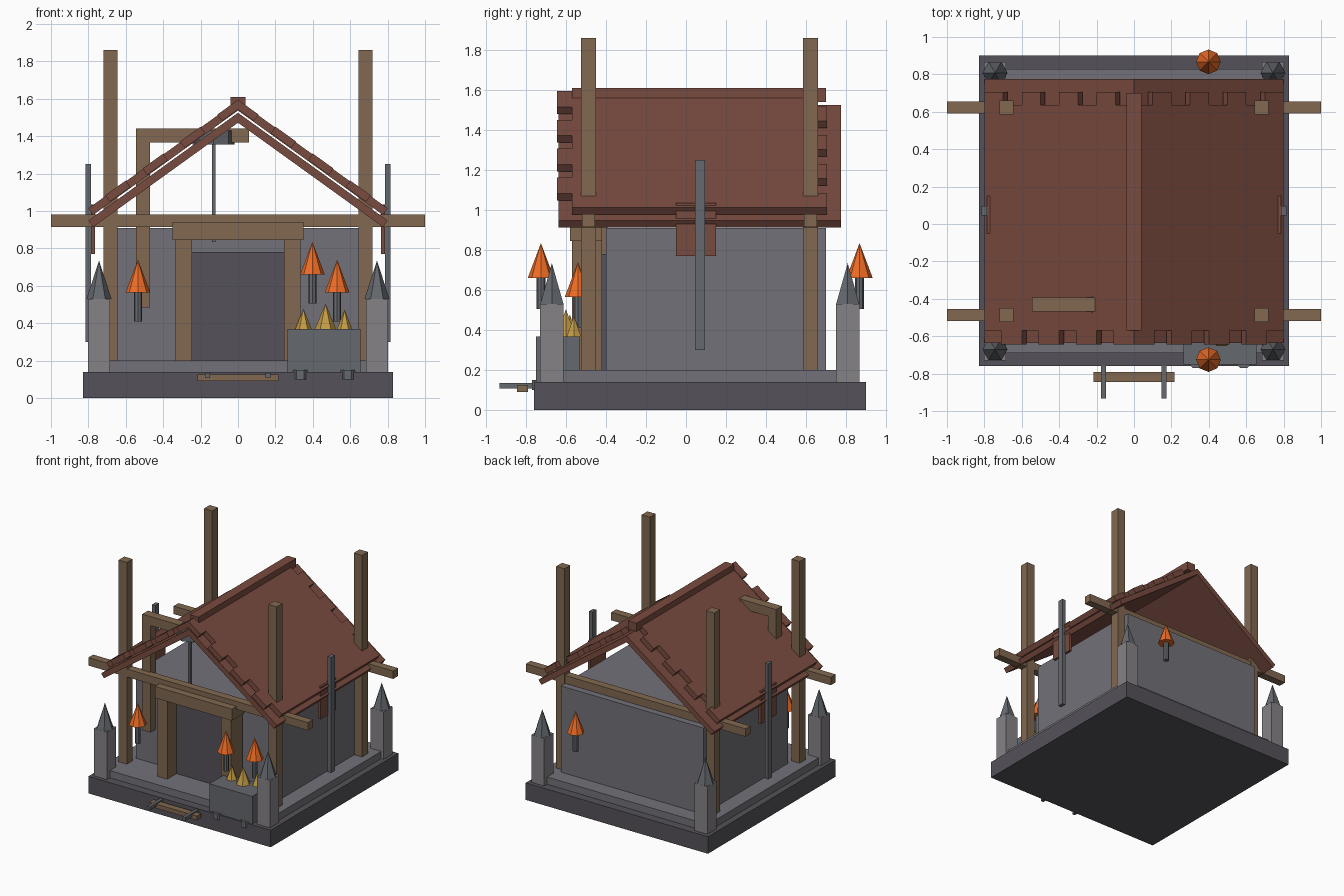
import bpy, bmesh
from math import sin, cos, pi

if "Cube" in bpy.data.objects:
    bpy.data.objects.remove(bpy.data.objects["Cube"])


def material(name, r, g, b):
    m = bpy.data.materials.new(name)
    m.diffuse_color = (r, g, b, 1)
    m.use_nodes = True
    m.node_tree.nodes["Principled BSDF"].inputs["Base Color"].default_value = m.diffuse_color
    return m


STONE = material("stone", 0.17, 0.165, 0.19)
DARK = material("dark_stone", 0.09, 0.085, 0.10)
PALE = material("pale_stone", 0.24, 0.225, 0.24)
IRON = material("iron", 0.13, 0.14, 0.155)
WOOD = material("wood", 0.22, 0.14, 0.08)
TILE = material("tile", 0.19, 0.07, 0.05)
GLOW = material("glow", 0.85, 0.15, 0.02)
GOLD = material("gold", 0.55, 0.33, 0.06)


def finish(name, bm, mat):
    bmesh.ops.recalc_face_normals(bm, faces=bm.faces)
    me = bpy.data.meshes.new(name)
    bm.to_mesh(me)
    bm.free()
    me.materials.append(mat)
    ob = bpy.data.objects.new(name, me)
    bpy.context.collection.objects.link(ob)
    return ob


def box(name, x, y, z, mat):
    """Box from (min, max) ranges."""
    return prism(name, [(x[0], z[0]), (x[1], z[0]), (x[1], z[1]), (x[0], z[1])], y, mat)


def prism(name, profile, y, mat):
    """XZ profile extruded along y."""
    bm = bmesh.new()
    f = bm.faces.new([bm.verts.new((px, y[0], pz)) for px, pz in profile])
    g = bmesh.ops.extrude_face_region(bm, geom=[f])["geom"]
    verts = [v for v in g if isinstance(v, bmesh.types.BMVert)]
    bmesh.ops.translate(bm, verts=verts, vec=(0, y[1] - y[0], 0))
    return finish(name, bm, mat)


def drum(name, x, y, z, r, n, mat, pointed=False, phase=0.0):
    """Upright n-sided cylinder, or a cone when pointed."""
    bm = bmesh.new()

    def ring(h):
        return [bm.verts.new((x + r * cos(phase + 2 * pi * i / n),
                              y + r * sin(phase + 2 * pi * i / n), h)) for i in range(n)]
    low = ring(z[0])
    bm.faces.new(low)
    if pointed:
        tip = bm.verts.new((x, y, z[1]))
        for i in range(n):
            bm.faces.new((low[i], low[(i + 1) % n], tip))
    else:
        top = ring(z[1])
        bm.faces.new(top)
        for i in range(n):
            bm.faces.new((low[i], low[(i + 1) % n], top[(i + 1) % n], top[i]))
    return finish(name, bm, mat)


# Foundation, walls and door
box("foundation", (-0.83, 0.83), (-0.76, 0.90), (0, 0.14), DARK)
box("plinth", (-0.78, 0.78), (-0.69, 0.83), (0.14, 0.20), STONE)
box("walls", (-0.65, 0.65), (-0.40, 0.70), (0.20, 0.91), STONE)
box("door", (-0.25, 0.25), (-0.45, -0.39), (0.20, 0.78), DARK)
box("door_lintel", (-0.35, 0.35), (-0.58, -0.42), (0.845, 0.94), WOOD)
for s in (-1, 1):
    box("door_post", sorted((s * 0.245, s * 0.335)), (-0.57, -0.42), (0.20, 0.845), WOOD)

# Timber posts and cross beams
for y in (-0.4875, 0.6225):
    yr = (y - 0.0375, y + 0.0375)
    box("cross_beam", (-1, 1), (y - 0.032, y + 0.032), (0.915, 0.98), WOOD)
    for s in (-1, 1):
        box("corner_post", sorted((s * 0.645, s * 0.72)), yr, (0.20, 1.86), WOOD)

# Stone corner pillars with spikes
for s in (-1, 1):
    for y in (-0.67, 0.808):
        x = s * 0.743
        box("pillar", (x - 0.059, x + 0.059), (y - 0.059, y + 0.059), (0.14, 0.53), PALE)
        drum("pillar_spike", x, y, (0.53, 0.735), 0.067, 6, IRON, True)

# Roof: two layers per slope, edge tiles and ridge
SLOPE = 0.72


def roof_strip(name, s, x0, x1, top, y, mat):
    """Sloped slab piece between two distances from the ridge."""
    nx, nz = 0.025, 0.035
    a, b = (x0, top - SLOPE * x0), (x1, top - SLOPE * x1)
    inner = (0, top - 0.053) if x0 == 0 else (x0 - nx, a[1] - nz)
    pts = [a, b, (b[0] - nx, b[1] - nz), inner]
    return prism(name, [(s * px, pz) for px, pz in pts], y, mat)


for s in (-1, 1):
    roof_strip("roof_base", s, 0, 0.80, 1.525, (-0.637, 0.775), TILE)
    roof_strip("roof_cover", s, 0, 0.80, 1.59, (-0.57, 0.635), TILE)
    for k in range(4):
        x = 0.2 * k
        roof_strip("front_edge_tile", s, x, x + 0.11, 1.595, (-0.645, -0.57), TILE)
        roof_strip("back_edge_tile", s, x + 0.1, x + 0.2, 1.59, (0.635, 0.705), TILE)
box("ridge_cap", (-0.04, 0.04), (-0.57, 0.70), (1.54, 1.61), TILE)

# Side banners and iron poles
for s in (-1, 1):
    box("side_banner", sorted((s * 0.765, s * 0.787)), (-0.05, 0.15), (0.77, 1.035), TILE)
    box("side_pole", sorted((s * 0.785, s * 0.815)), (0.045, 0.095), (0.30, 1.25), IRON)

# Hoist in the gable
box("hoist_post", (-0.545, -0.47), (-0.468, -0.393), (0.485, 1.44), WOOD)
box("hoist_arm", (-0.545, 0.06), (-0.468, -0.393), (1.365, 1.44), WOOD)
drum("hoist_pulley", -0.13, -0.43, (1.355, 1.43), 0.112, 8, IRON)
box("hoist_chain", (-0.14, -0.12), (-0.45, -0.43), (0.835, 1.36), IRON)

# Lanterns
for x, y, z in ((-0.535, -0.54, 0.41), (0.53, -0.54, 0.41),
                (0.398, -0.725, 0.505), (0.398, 0.867, 0.505)):
    drum("lantern_stem", x, y, (z, z + 0.16), 0.022, 8, IRON)
    drum("lantern_flame", x, y, (z + 0.155, z + 0.33), 0.066, 8, GLOW, True)

# Chest on feet with gold heaps
box("chest", (0.265, 0.655), (-0.75, -0.53), (0.135, 0.368), IRON)
for x in (0.333, 0.587):
    for y in (-0.724, -0.58):
        drum("chest_foot", x, y, (0.10, 0.15), 0.05, 8, IRON, phase=pi / 8)
for x, y, r, h in ((0.35, -0.58, 0.045, 0.11), (0.468, -0.60, 0.058, 0.137), (0.57, -0.56, 0.042, 0.105)):
    drum("gold_heap", x, y, (0.366, 0.368 + h), r, 6, GOLD, True)

# Front step on two brackets
box("front_step", (-0.217, 0.217), (-0.845, -0.79), (0.09, 0.125), WOOD)
for x in (-0.163, 0.16):
    box("step_bracket", (x - 0.013, x + 0.013), (-0.933, -0.75), (0.108, 0.135), IRON)
